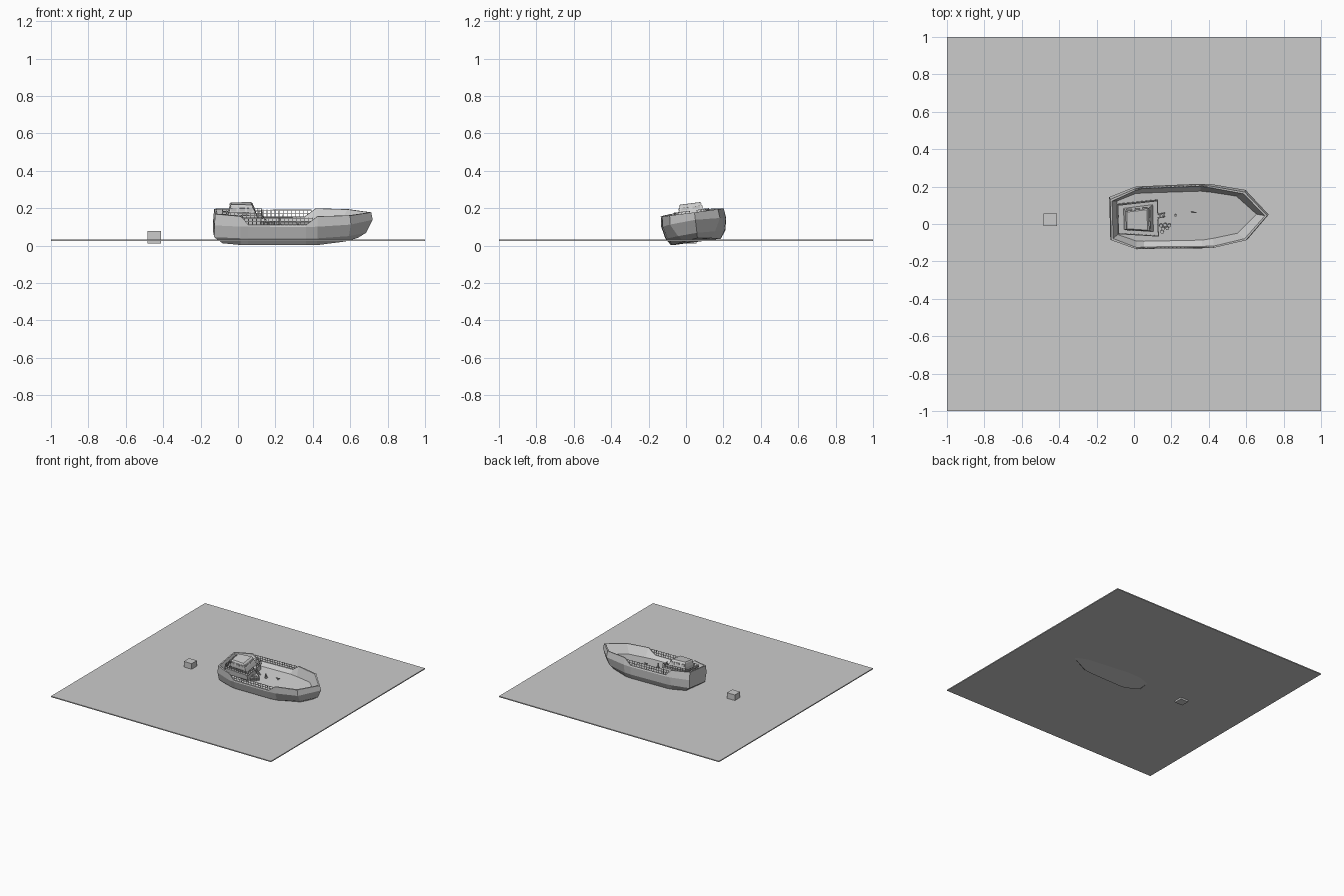
import bpy, bmesh, math
from mathutils import Matrix, Vector

if "Cube" in bpy.data.objects:
    bpy.data.objects.remove(bpy.data.objects["Cube"])

# The boat is listing slightly in the water
TILT = (Matrix.Translation((0, 0.047, 0.019)) @ Matrix.Rotation(math.radians(1.5), 4, 'Z')
        @ Matrix.Rotation(math.radians(7.5), 4, 'X'))


def finish(bm, name, mat=TILT):
    bmesh.ops.recalc_face_normals(bm, faces=bm.faces)
    bm.transform(mat)
    me = bpy.data.meshes.new(name)
    bm.to_mesh(me)
    bm.free()
    ob = bpy.data.objects.new(name, me)
    bpy.context.collection.objects.link(ob)
    return ob


def add_box(bm, lo, hi):
    c = [(a + b) / 2 for a, b in zip(lo, hi)]
    s = [b - a for a, b in zip(lo, hi)]
    bmesh.ops.create_cube(bm, size=1, matrix=Matrix.Translation(c) @ Matrix.Diagonal((*s, 1)))


def add_bar(bm, a, b, w=0.003):
    a, b = Vector(a), Vector(b)
    d = b - a
    m = Matrix.Translation((a + b) / 2) @ d.to_track_quat('Z', 'Y').to_matrix().to_4x4()
    bmesh.ops.create_cube(bm, size=1, matrix=m @ Matrix.Diagonal((w, w, d.length, 1)))


def add_cyl(bm, x, y, z0, z1, r, n=8):
    bmesh.ops.create_cone(bm, cap_ends=True, segments=n, radius1=r, radius2=r, depth=z1 - z0,
                          matrix=Matrix.Translation((x, y, (z0 + z1) / 2)))


def loft(bm, rings):
    rows = [[bm.verts.new(p) for p in r] for r in rings]
    n = len(rows[0])
    for a, b in zip(rows, rows[1:]):
        for i in range(n):
            j = (i + 1) % n
            bm.faces.new((a[i], a[j], b[j], b[i]))
    bm.faces.new(rows[0])
    bm.faces.new(rows[-1])


def rail(bm, path, h, step, bars=2):
    up = Vector((0, 0, h))
    for a, b in zip(path, path[1:]):
        a, b = Vector(a), Vector(b)
        n = max(1, round((b - a).length / step))
        for i in range(n + 1):
            p = a.lerp(b, i / n)
            add_bar(bm, p, p + up * 1.08)
        for k in range(1, bars + 1):
            add_bar(bm, a + up * k / bars, b + up * k / bars)


# Water sheet and floating crate
bm = bmesh.new()
add_box(bm, (-1, -1, 0.024), (1, 1, 0.032))
finish(bm, "water_surface", Matrix())
bm = bmesh.new()
add_box(bm, (-0.484, -0.012, 0.01), (-0.413, 0.057, 0.078))
finish(bm, "floating_crate", Matrix())

# Hull: one half outline per level, mirrored; stations run stern to bow
XS = [-0.13, 0.01, 0.05, 0.36, 0.42]


def ring(widths, zs, stern, shoulder, tip):
    xs = [stern] + XS[1:] + [shoulder, tip]
    half = list(zip(xs, widths, zs))
    return [(x, w, z) for x, w, z in half] + [(x, -w, z) for x, w, z in half[-2::-1]]


rim_z = [0.165, 0.16, 0.115, 0.115, 0.16, 0.16, 0.16]
rim_w = [0.11, 0.163, 0.166, 0.171, 0.166, 0.13, 0]
bm = bmesh.new()
loft(bm, [
    ring([0.08, 0.12, 0.13, 0.13, 0.125, 0.07, 0], [0.004, 0, 0, 0, 0, 0.012, 0.022], -0.085, 0.57, 0.64),
    ring([0.105, 0.15, 0.155, 0.16, 0.153, 0.1, 0], [0.04] * 5 + [0.045, 0.05], -0.13, 0.59, 0.685),
    ring([0.115, 0.167, 0.169, 0.174, 0.17, 0.135, 0], [0.105] * 5 + [0.112, 0.12], -0.13, 0.6, 0.72),
    ring(rim_w, rim_z, -0.125, 0.595, 0.712),
    ring([max(w - 0.009, 0) for w in rim_w], rim_z, -0.115, 0.588, 0.7),
    ring([0.09, 0.128, 0.13, 0.132, 0.124, 0.1, 0], [0.09] * 7, -0.09, 0.55, 0.655),
])
finish(bm, "hull")

# Side railings over the lowered bulwark
bm = bmesh.new()
for s in (-1, 1):
    rail(bm, [(0.03, s * 0.161, 0.115), (0.395, s * 0.166, 0.115)], 0.036, 0.021)
finish(bm, "side_railings")


# Deckhouse blocks, wider towards the bow
def plan(x0, w0, x1, w1, z, z1=None):
    z1 = z if z1 is None else z1
    return [(x0, -w0, z), (x1, -w1, z1), (x1, w1, z1), (x0, w0, z)]


bm = bmesh.new()
loft(bm, [plan(-0.082, 0.076, 0.122, 0.093, 0.088), plan(-0.082, 0.076, 0.122, 0.093, 0.136)])
loft(bm, [plan(-0.088, 0.08, 0.13, 0.099, 0.136), plan(-0.088, 0.08, 0.13, 0.099, 0.141)])
finish(bm, "deckhouse")
bm = bmesh.new()
loft(bm, [plan(-0.055, 0.057, 0.102, 0.073, 0.14), plan(-0.05, 0.055, 0.09, 0.067, 0.17),
          plan(-0.04, 0.046, 0.073, 0.057, 0.201)])
loft(bm, [plan(-0.045, 0.05, 0.08, 0.062, 0.2), plan(-0.038, 0.045, 0.07, 0.055, 0.208)])
finish(bm, "wheelhouse")

# Wheelhouse windows
bm = bmesh.new()
for s in (-1, 1):
    for x in (-0.025, 0.02, 0.06):
        w = 0.056 + 0.07 * x
        add_box(bm, (x - 0.014, s * w - 0.004, 0.172), (x + 0.014, s * w + 0.004, 0.19))
    add_box(bm, (0.076, s * 0.03 - 0.02, 0.172), (0.086, s * 0.03 + 0.02, 0.19))
finish(bm, "window_frames")

# Railing around the upper deck
bm = bmesh.new()
p = plan(-0.083, 0.077, 0.126, 0.095, 0.141)
rail(bm, [p[1], p[0], p[3], p[2]], 0.027, 0.021)
rail(bm, [p[1], (0.126, -0.01, 0.141)], 0.027, 0.021)
rail(bm, [(0.126, 0.03, 0.141), p[2]], 0.027, 0.021)
finish(bm, "upper_railing")

# Ladder down to the main deck
bm = bmesh.new()
for y in (0, 0.02):
    add_bar(bm, (0.165, y, 0.09), (0.127, y, 0.145), 0.004)
for i in range(1, 6):
    t = i / 6
    add_box(bm, (0.162 - 0.038 * t, 0, 0.09 + 0.055 * t), (0.17 - 0.038 * t, 0.02, 0.093 + 0.055 * t))
finish(bm, "ladder")

# Barrels stacked beside the deckhouse
bm = bmesh.new()
for x, y in ((0.143, -0.045), (0.165, -0.042), (0.187, -0.046), (0.154, -0.062), (0.176, -0.061), (0.148, -0.079)):
    add_cyl(bm, x, y, 0.09, 0.117, 0.0095)
finish(bm, "barrels")

# Deck fittings: winch post and cleat
bm = bmesh.new()
add_box(bm, (0.212, -0.002, 0.09), (0.232, 0.016, 0.096))
add_cyl(bm, 0.222, 0.007, 0.096, 0.125, 0.006)
add_bar(bm, (0.305, 0.022, 0.105), (0.335, 0.02, 0.105), 0.005)
add_bar(bm, (0.32, 0.021, 0.09), (0.32, 0.021, 0.105), 0.005)
finish(bm, "deck_fittings")
